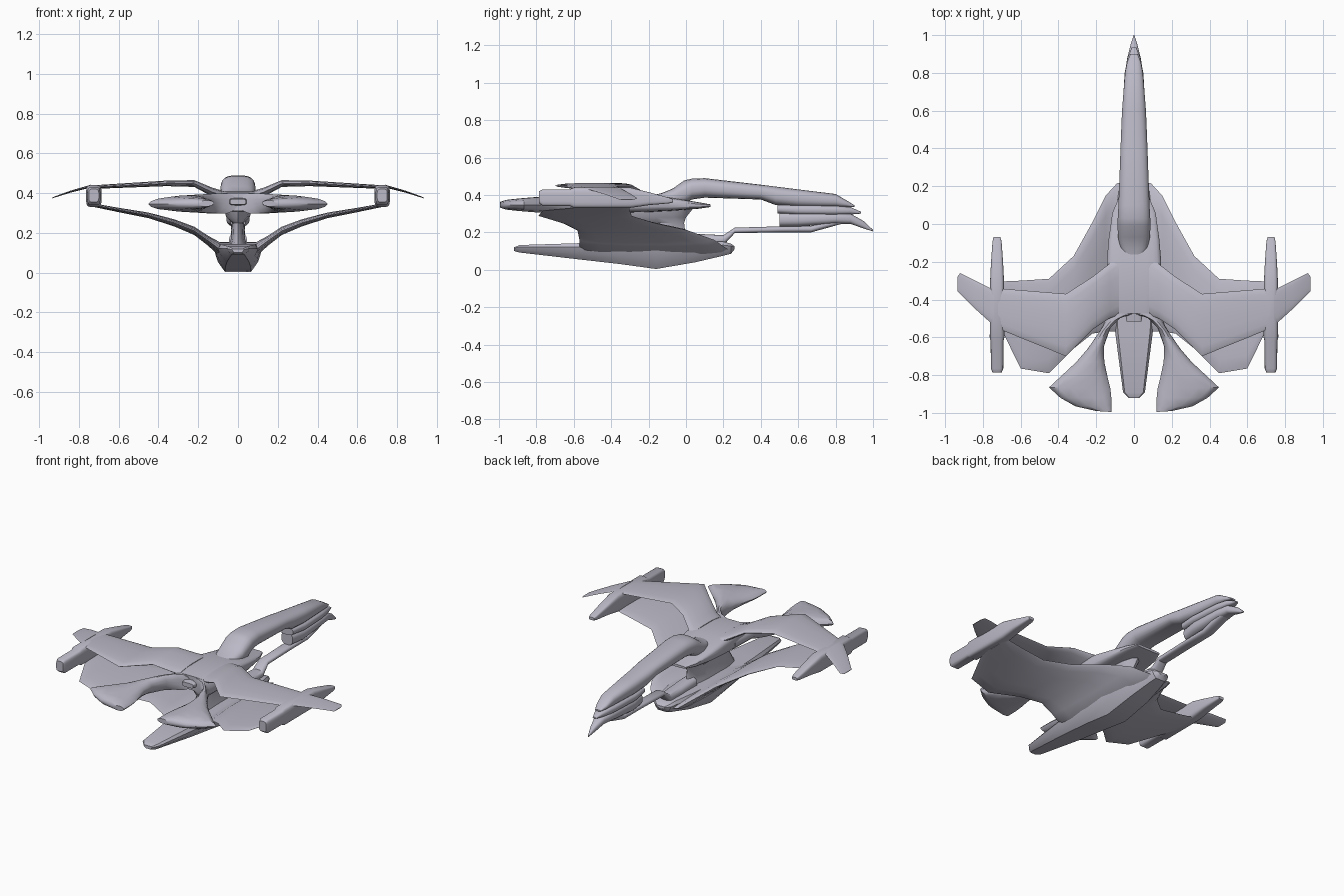
import bpy
import bmesh
from math import cos, sin, pi, radians, copysign
from mathutils import Vector

default_cube = bpy.data.objects.get("Cube")
if default_cube:
    bpy.data.objects.remove(default_cube, do_unlink=True)

# Single hull colour
hull_colour = (.5, .49, .57, 1)
hull_paint = bpy.data.materials.new("pale lavender grey")
hull_paint.use_nodes = True
hull_paint.diffuse_color = hull_colour
hull_paint.node_tree.nodes["Principled BSDF"].inputs["Base Color"].default_value = hull_colour


def skin(name, rings, mirrored=False):
    """Bridge a list of point rings into a closed, smooth shaded solid."""
    bm = bmesh.new()
    loops = [[bm.verts.new(point) for point in ring] for ring in rings]
    for first, second in zip(loops, loops[1:]):
        count = len(first)
        for i in range(count):
            j = (i + 1) % count
            bm.faces.new((first[i], first[j], second[j], second[i]))
    bm.faces.new(loops[0])
    bm.faces.new(loops[-1])
    bmesh.ops.recalc_face_normals(bm, faces=bm.faces)
    mesh = bpy.data.meshes.new(name)
    bm.to_mesh(mesh)
    bm.free()
    mesh.materials.append(hull_paint)
    part = bpy.data.objects.new(name, mesh)
    bpy.context.collection.objects.link(part)
    if mirrored:
        mirror = part.modifiers.new("Mirror", 'MIRROR')
        mirror.use_mirror_merge = False
    bpy.ops.object.select_all(action='DESELECT')
    part.select_set(True)
    bpy.context.view_layer.objects.active = part
    bpy.ops.object.shade_smooth_by_angle(angle=radians(35))
    return part


def rounded_profile(power, count=20):
    """Unit superellipse: a lower power gives a squarer outline."""
    def bend(value):
        return copysign(abs(value) ** power, value)
    angles = [2 * pi * (i + .5) / count for i in range(count)]
    return [(bend(cos(a)), bend(sin(a))) for a in angles]


def loft(name, sections, profile, x=0, mirrored=False):
    """Sections along y, each given as y, bottom z, top z and half width."""
    rings = []
    for y, bottom, top, half_width in sections:
        middle, half_height = (top + bottom) / 2, (top - bottom) / 2
        rings.append([(x + half_width * u, y, middle + half_height * v)
                      for u, v in profile])
    return skin(name, rings, mirrored)


# Chord fraction and share of the full thickness across a blade
blade_shape = [(.04, .4), (.15, .75), (.35, 1), (.65, 1), (.85, .75), (.96, .4)]


def blade(name, stations, thick_axis, mirrored=False):
    """Stations are edge point, opposite edge point and thickness."""
    rings = []
    for start, end, thickness in stations:
        start, end = Vector(start), Vector(end)
        offset = Vector(thick_axis) * thickness / 2
        upper = [start.lerp(end, f) + offset * t for f, t in blade_shape]
        lower = [start.lerp(end, f) - offset * t for f, t in blade_shape]
        rings.append([start] + upper + [end] + lower[::-1])
    return skin(name, rings, mirrored)


def wing(name, stations):
    """Paired wing from x, z, leading y, trailing y and thickness."""
    return blade(name, [((x, lead, z), (x, trail, z), thickness)
                        for x, z, lead, trail, thickness in stations],
                 thick_axis=(0, 0, 1), mirrored=True)


soft = rounded_profile(.75)
boxy = rounded_profile(.45)
keel_profile = [(-.55, -1), (.55, -1), (.85, -.3), (1, .5), (.85, 1), (-.85, 1), (-1, .5), (-.85, -.3)]

# Upper boom arching back to the tail head
loft("upper_boom", [
    (-.17, .37, .4, .045), (-.13, .34, .41, .072), (-.07, .34, .435, .085),
    (-.01, .345, .478, .088), (.03, .375, .487, .087), (.1, .385, .49, .083),
    (.4, .375, .455, .072), (.48, .345, .445, .069), (.6, .335, .43, .064),
    (.8, .335, .405, .048), (.86, .335, .37, .036), (.9, .335, .345, .02)], soft)

# Stacked plates of the tail head
loft("middle_head_plate", [
    (.49, .3, .35, .05), (.6, .29, .35, .062), (.8, .29, .345, .05),
    (.88, .295, .335, .034), (.935, .3, .31, .012)], soft)
loft("lower_head_beak", [
    (.5, .23, .31, .04), (.6, .23, .31, .058), (.8, .245, .305, .048),
    (.88, .245, .3, .036), (.95, .22, .26, .018), (1, .205, .213, .002)], soft)

# Thin boom below the opening
loft("lower_boom", [
    (-.05, .12, .2, .045), (.1, .12, .19, .045), (.2, .13, .185, .04),
    (.26, .195, .225, .034), (.5, .2, .232, .034), (.67, .2, .235, .034),
    (.75, .222, .26, .036), (.85, .25, .28, .03)], soft)

# Boat shaped keel with a forward spike
loft("keel", [
    (-.92, .1, .12, .03), (-.89, .092, .132, .058), (-.57, .055, .142, .1),
    (-.35, .03, .145, .115), (-.16, .004, .15, .12), (.05, .04, .155, .11),
    (.2, .075, .15, .075), (.24, .085, .14, .06), (.26, .11, .125, .03)],
    keel_profile)

# Lower wings sweeping up from the keel to the pods
wing("lower_wings", [
    (.03, .105, .23, -.56, .09), (.09, .115, .215, -.57, .075),
    (.15, .16, .15, -.57, .05), (.22, .21, .01, -.58, .042),
    (.32, .25, -.17, -.66, .036), (.45, .288, -.29, -.79, .028),
    (.6, .315, -.3, -.765, .022), (.72, .338, -.305, -.52, .018)])

# Upper wings stepping over the fuselage shoulders
wing("upper_wings", [
    (.08, .39, -.17, -.48, .045), (.13, .405, -.21, -.5, .045),
    (.22, .448, -.28, -.56, .034), (.36, .449, -.37, -.7, .028),
    (.73, .43, -.34, -.55, .018)])

# Wing tip pods and their winglets
loft("wing_pods", [
    (-.785, .355, .42, .025), (-.765, .34, .43, .033), (-.62, .34, .43, .034),
    (-.6, .33, .44, .039), (-.3, .33, .44, .037), (-.2, .345, .415, .032),
    (-.09, .355, .385, .024), (-.07, .36, .378, .018)],
    boxy, x=.725, mirrored=True)
wing("winglets", [
    (.74, .435, -.35, -.54, .014), (.84, .408, -.3, -.45, .01),
    (.92, .381, -.26, -.37, .006), (.935, .375, -.28, -.355, .003)])

# Fuselage deck
loft("fuselage", [
    (.13, .335, .35, .085), (.06, .325, .362, .115), (-.08, .315, .385, .135),
    (-.2, .308, .41, .145), (-.4, .305, .41, .14), (-.475, .31, .4, .11)], boxy)

# Forward prongs curving out to hooked blades
prong_plan = [
    (0, -.3, .145, -.3, .1), (0, -.475, .15, -.5, .1),
    (.07, -.495, .165, -.54, .1), (.125, -.55, .19, -.58, .095),
    (.16, -.65, .245, -.66, .09), (.157, -.73, .305, -.73, .085),
    (.14, -.81, .38, -.8, .08), (.125, -.87, .45, -.865, .07),
    (.12, -.92, .39, -.92, .06), (.12, -.96, .31, -.965, .05),
    (.12, -.995, .2, -.99, .03)]
blade("front_prongs", [
    ((inner_x, inner_y, .35), (outer_x, outer_y, .345), depth)
    for inner_x, inner_y, outer_x, outer_y, depth in prong_plan],
    thick_axis=(0, 0, 1), mirrored=True)

# Small intake between the prongs
loft("intake", [(-.515, .342, .37, .04), (-.44, .335, .38, .05)], boxy)

# Pylon joining keel and fuselage
blade("pylon", [
    ((0, back, z), (0, front, z), width) for z, back, front, width in [
        (.1, .05, -.52, .12), (.17, 0, -.47, .07), (.25, -.01, -.42, .06),
        (.28, 0, -.44, .12), (.33, .04, -.46, .14)]],
    thick_axis=(1, 0, 0))
